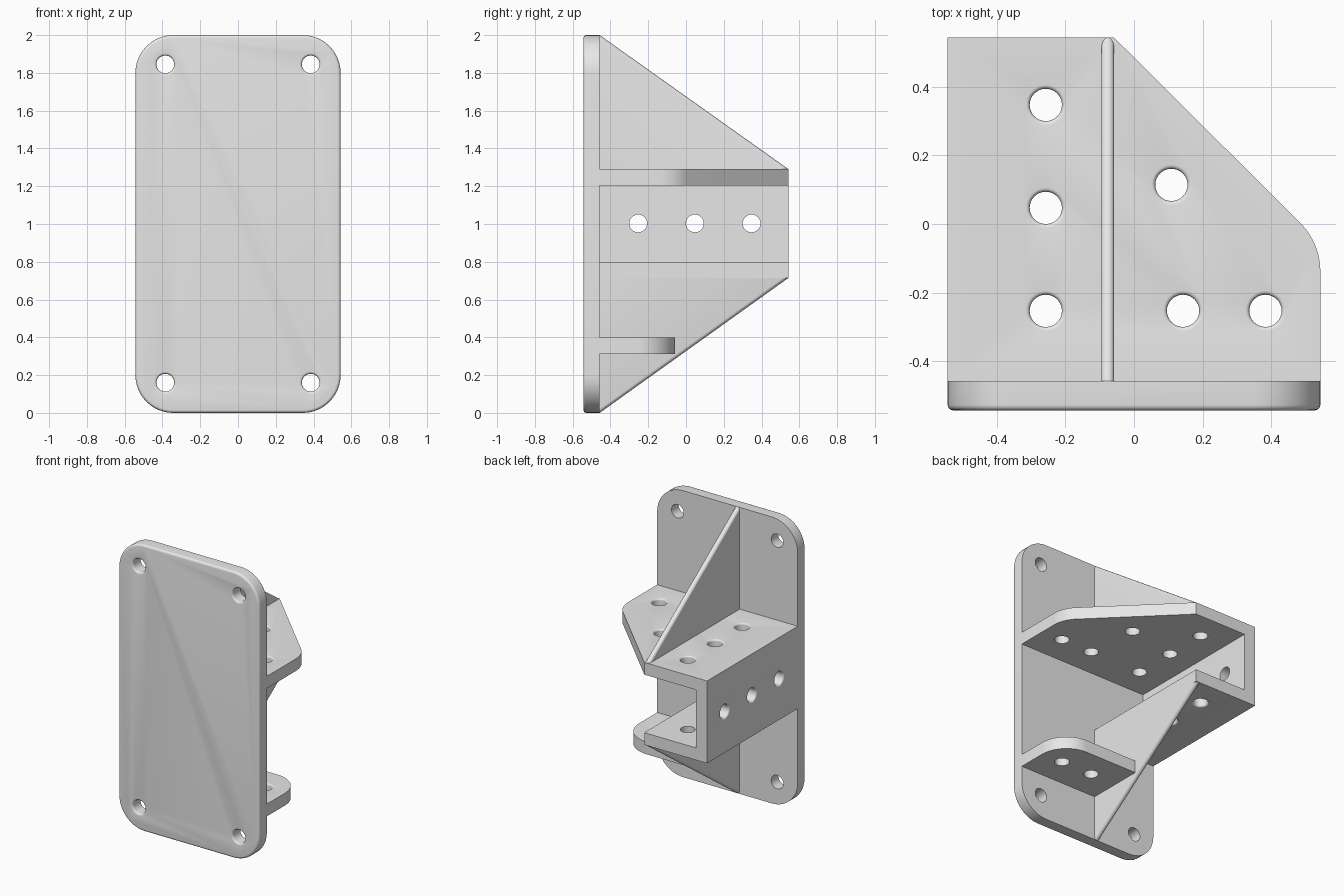
import bpy, bmesh, math
from mathutils import Vector

if "Cube" in bpy.data.objects:
    bpy.data.objects.remove(bpy.data.objects["Cube"], do_unlink=True)

grey = bpy.data.materials.new("plain_grey")
grey.use_nodes = True
grey.diffuse_color = (0.8, 0.8, 0.8, 1)
grey.node_tree.nodes["Principled BSDF"].inputs["Base Color"].default_value = (0.8, 0.8, 0.8, 1)

SIDE = 0.543     # half width, and the front and back limits
INNER = -0.457   # back face of the mounting plate
RIB = -0.058     # +x face of the ribs, also the edge of the channel
RIB_W = 0.037
CORNER = 0.2
HOLE, FLARE = 0.047, 0.012


def place(axis, u, v, w):
    return {"X": (w, u, v), "Y": (u, w, v), "Z": (u, v, w)}[axis]


def finish(name, bm):
    bmesh.ops.recalc_face_normals(bm, faces=bm.faces)
    mesh = bpy.data.meshes.new(name)
    bm.to_mesh(mesh)
    bm.free()
    mesh.materials.append(grey)
    obj = bpy.data.objects.new(name, mesh)
    bpy.context.collection.objects.link(obj)
    return obj


def rounded(corners, steps=12):
    """Outline from (u, v, radius) corners."""
    pts = []
    for i, (u, v, r) in enumerate(corners):
        p = Vector((u, v))
        if r == 0:
            pts.append(p)
            continue
        a = (Vector(corners[i - 1][:2]) - p).normalized()
        b = (Vector(corners[(i + 1) % len(corners)][:2]) - p).normalized()
        half = a.angle(b) / 2
        centre = p + (a + b).normalized() * r / math.sin(half)
        start = p + a * r / math.tan(half) - centre
        end = p + b * r / math.tan(half) - centre
        sweep = math.pi - 2 * half
        for k in range(steps + 1):
            t = k / steps
            pts.append(centre + (start * math.sin((1 - t) * sweep)
                                 + end * math.sin(t * sweep)) / math.sin(sweep)
                       if abs(math.sin(sweep)) > 1e-6 else centre + start.lerp(end, t))
    return pts


def slab(name, axis, outline, lo, hi, round_edge=None, radius=0.0):
    """Extruded outline; edges chosen by round_edge are filleted."""
    bm = bmesh.new()
    rings = [[bm.verts.new(place(axis, p[0], p[1], w)) for p in outline] for w in (lo, hi)]
    bm.faces.new(rings[0])
    bm.faces.new(rings[1])
    n = len(outline)
    for i in range(n):
        j = (i + 1) % n
        bm.faces.new((rings[0][i], rings[0][j], rings[1][j], rings[1][i]))
    bmesh.ops.recalc_face_normals(bm, faces=bm.faces)
    if round_edge:
        edges = [e for e in bm.edges if round_edge(*(v.co for v in e.verts))]
        bmesh.ops.bevel(bm, geom=edges, offset=radius, segments=5, profile=0.5, affect="EDGES")
    return finish(name, bm)


def drill(obj, axis, centres, outer, inward):
    """Cut through holes whose rim is rounded at the outer face."""
    arc = [math.pi / 2 * k / 5 for k in range(6)]
    profile = [(-0.03, HOLE + FLARE)]
    profile += [(FLARE * (1 - math.cos(t)), HOLE + FLARE * (1 - math.sin(t))) for t in arc]
    profile += [(0.12, HOLE)]
    bm = bmesh.new()
    n = 32
    for cu, cv in centres:
        rings = [[bm.verts.new(place(axis, cu + r * math.cos(math.tau * i / n),
                                     cv + r * math.sin(math.tau * i / n), outer + inward * d))
                  for i in range(n)] for d, r in profile]
        bm.faces.new(rings[0])
        bm.faces.new(rings[-1])
        for a, b in zip(rings, rings[1:]):
            for i in range(n):
                bm.faces.new((a[i], a[(i + 1) % n], b[(i + 1) % n], b[i]))
    cutter = finish("hole_cutter", bm)
    cutter.hide_render = True
    mod = obj.modifiers.new("holes", "BOOLEAN")
    mod.operation, mod.solver, mod.object = "DIFFERENCE", "EXACT", cutter
    bpy.context.view_layer.objects.active = obj
    bpy.ops.object.modifier_apply(modifier=mod.name)
    bpy.data.objects.remove(cutter, do_unlink=True)


# Mounting plate with rounded corners and a softened front edge
plate = slab("mounting_plate", "Y",
             rounded([(-SIDE, 0, CORNER), (SIDE, 0, CORNER), (SIDE, 2, CORNER), (-SIDE, 2, CORNER)]),
             -SIDE, INNER, lambda a, b: max(a.y, b.y) < -SIDE + 0.001, 0.016)
drill(plate, "Y", [(x, z) for x in (-0.385, 0.385) for z in (0.16, 1.845)], -SIDE, 1)

# Upper shelf, cut diagonally on its wide side
row = (-0.253, 0.047, 0.347)
channel_holes = [(-0.257, y) for y in row]
small_holes = [(0.143, row[0]), (0.383, row[0])]
upper = slab("upper_shelf", "Z",
             rounded([(-SIDE, INNER, 0), (SIDE, INNER, 0), (SIDE, -0.055, CORNER),
                      (RIB, SIDE, 0), (-SIDE, SIDE, 0)]), 1.205, 1.29)
drill(upper, "Z", channel_holes + small_holes + [(0.109, 0.114)], 1.29, -1)

# Channel: lower flange and side wall
flange = slab("channel_flange", "Z",
              [(-SIDE, INNER), (RIB, INNER), (RIB, SIDE), (-SIDE, SIDE)], 0.715, 0.8)
drill(flange, "Z", channel_holes, 0.715, 1)
wall = slab("channel_wall", "X",
            [(INNER, 0.8), (SIDE, 0.8), (SIDE, 1.205), (INNER, 1.205)], -SIDE, -SIDE + 0.085)
drill(wall, "X", [(y, 1.003) for y in row], -SIDE, 1)

# Small lower shelf
lower = slab("lower_shelf", "Z",
             rounded([(RIB, INNER, 0), (SIDE, INNER, 0), (SIDE, -0.057, CORNER), (RIB, -0.057, 0)]),
             0.312, 0.398)
drill(lower, "Z", small_holes, 0.398, -1)

# Triangular ribs with a rounded sloping edge
parts = [plate, upper, flange, wall, lower]
for name, tip, base in (("upper_rib", 2, 1.29), ("lower_rib", 0, 0.715)):
    parts.append(slab(name, "X", [(INNER, tip), (INNER, base), (SIDE, base)], RIB - RIB_W, RIB,
                      lambda a, b: abs(a.y - b.y) > 0.5 and abs(a.z - b.z) > 0.5, 0.018))

bpy.ops.object.select_all(action="DESELECT")
for obj in parts:
    obj.select_set(True)
bpy.context.view_layer.objects.active = plate
bpy.ops.object.shade_smooth_by_angle(angle=math.radians(30))
